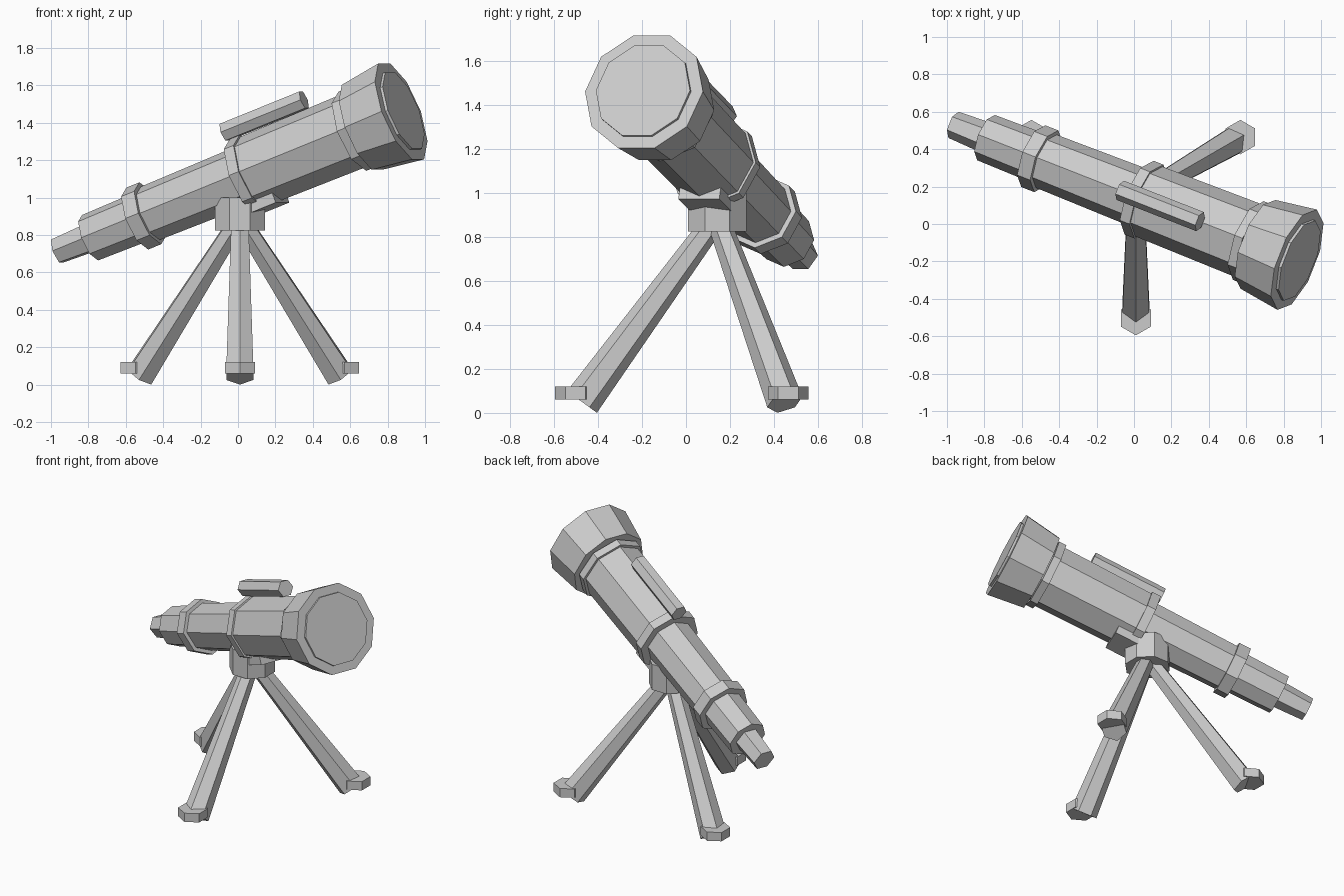
import bpy
import bmesh
from math import cos, sin, pi, radians
from mathutils import Vector

cube = bpy.data.objects.get("Cube")
if cube:
    bpy.data.objects.remove(cube, do_unlink=True)

grey = bpy.data.materials.new("light_grey")
grey.use_nodes = True
grey.diffuse_color = (0.6, 0.6, 0.6, 1)
grey.node_tree.nodes["Principled BSDF"].inputs["Base Color"].default_value = (0.6, 0.6, 0.6, 1)

UP = Vector((0, 0, 1))


def frame(axis):
    """Unit axis with a level side direction and an upper direction."""
    n = Vector(axis).normalized()
    side = UP.cross(n)
    side = side.normalized() if side.length > 0.001 else Vector((1, 0, 0))
    return n, side, n.cross(side)


def turned(name, origin, axis, profile, sides, phase=0.0):
    """Faceted solid along an axis; profile lists (distance, radius)."""
    n, side, up = frame(axis)
    bm = bmesh.new()
    rings = []
    for dist, radius in profile:
        ring = []
        for i in range(sides):
            a = 2 * pi * i / sides + radians(phase)
            ring.append(bm.verts.new(Vector(origin) + n * dist
                                     + (side * cos(a) + up * sin(a)) * radius))
        rings.append(ring)
    for a, b in zip(rings, rings[1:]):
        for i in range(sides):
            j = (i + 1) % sides
            bm.faces.new((a[i], a[j], b[j], b[i]))
    bm.faces.new(rings[0][::-1])
    bm.faces.new(rings[-1])
    return finish(name, bm)


def finish(name, bm):
    bmesh.ops.recalc_face_normals(bm, faces=bm.faces)
    mesh = bpy.data.meshes.new(name)
    bm.to_mesh(mesh)
    bm.free()
    mesh.materials.append(grey)
    obj = bpy.data.objects.new(name, mesh)
    bpy.context.collection.objects.link(obj)
    return obj


# Optical tube, from the eyepiece end to the lens
START = Vector((-0.965, 0.53, 0.715))
AXIS = Vector((1.835, -0.72, 0.745))
N, SIDE, TOP = frame(AXIS)

for name, profile, sides in (
    ("eyepiece", [(0, 0.075), (0.22, 0.085)], 6),
    ("focus_tube", [(0.2, 0.13), (0.52, 0.135)], 8),
    ("rear_collar", [(0.49, 0.177), (0.57, 0.177)], 8),
    ("rear_tube", [(0.55, 0.152), (1.17, 0.16)], 8),
    ("middle_collar", [(1.14, 0.212), (1.2, 0.212)], 8),
    ("front_tube", [(1.18, 0.2), (1.9, 0.208)], 8),
    ("front_collar", [(1.81, 0.226), (1.86, 0.226)], 8),
    ("lens_hood", [(1.87, 0.255), (2.11, 0.288)], 10),
    ("lens", [(2.1, 0.23), (2.125, 0.23)], 10),
):
    turned(name, START, AXIS, profile, sides)

# Finder scope lying on top of the tube
turned("finder_scope", START + TOP * 0.255, AXIS, [(1.12, 0.055), (1.61, 0.055)], 6)

# Saddle block under the tube
bm = bmesh.new()
bmesh.ops.create_cube(bm, size=1)
middle = START + N * 1.16 - TOP * 0.16
for v in bm.verts:
    x, y, z = v.co
    v.co = middle + N * x * 0.28 + SIDE * y * 0.2 + TOP * z * 0.11
finish("saddle", bm)

# Tripod head
HUB = Vector((0.01, 0.142, 0))
turned("tripod_head", HUB, UP, [(0.825, 0.145), (1.0, 0.145)], 8, 22.5)

# Legs and feet, spaced evenly around the head
for name, angle in (("front", -90), ("left", 30), ("right", 150)):
    out = Vector((cos(radians(angle)), sin(radians(angle)), 0))
    top = HUB + UP * 0.89
    foot = HUB + out * 0.615 + UP * 0.05
    turned(name + "_leg", top, foot - top, [(0, 0.052), ((foot - top).length, 0.084)], 6, 30)
    turned(name + "_foot", HUB + out * 0.645, UP, [(0.06, 0.092), (0.12, 0.092)], 6, 30)
